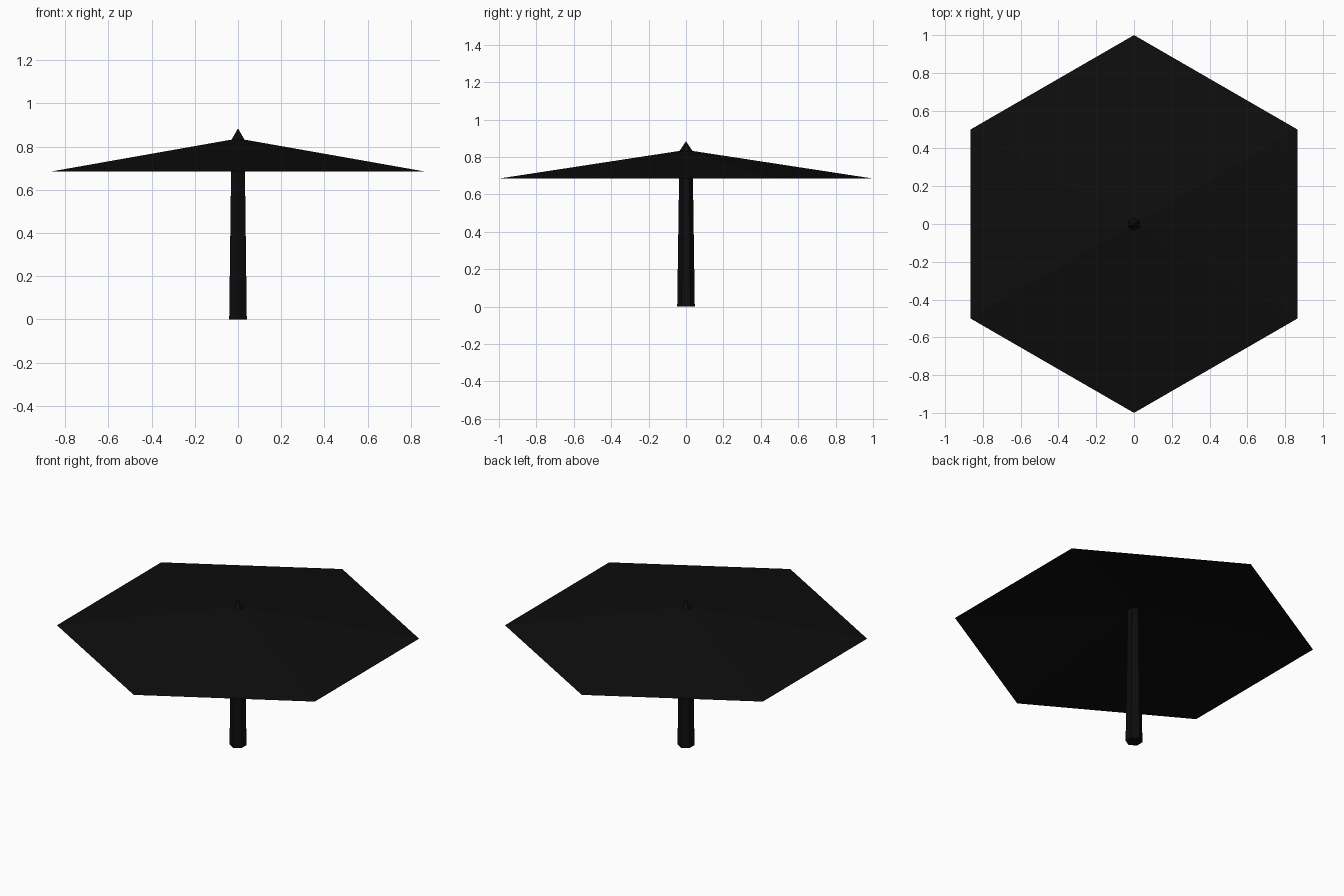
import bpy
import bmesh
from math import sin, cos, pi

if "Cube" in bpy.data.objects:
    bpy.data.objects.remove(bpy.data.objects["Cube"])

SIDES = 6
black = bpy.data.materials.new("near_black")
black.diffuse_color = (0.004, 0.004, 0.004, 1)
black.use_nodes = True
black.node_tree.nodes["Principled BSDF"].inputs["Base Color"].default_value = black.diffuse_color


def hex_lathe(name, profile):
    """Sweep (radius, z) points around z as a six-sided shape; radius 0 makes a tip."""
    bm = bmesh.new()
    rings = []
    for r, z in profile:
        if r == 0:
            rings.append([bm.verts.new((0, 0, z))] * SIDES)
        else:
            angles = [pi / 2 + 2 * pi * i / SIDES for i in range(SIDES)]
            rings.append([bm.verts.new((r * cos(a), r * sin(a), z)) for a in angles])
    for low, high in zip(rings, rings[1:]):
        for i in range(SIDES):
            j = (i + 1) % SIDES
            corners = dict.fromkeys((low[i], low[j], high[j], high[i]))
            bm.faces.new(list(corners))
    mesh = bpy.data.meshes.new(name)
    bm.to_mesh(mesh)
    bm.free()
    mesh.materials.append(black)
    obj = bpy.data.objects.new(name, mesh)
    bpy.context.collection.objects.link(obj)
    return obj


# Canopy: open, thin hexagonal cone
hex_lathe("canopy", [(1.0, 0.685), (0, 0.838)])

# Pole: tapered hexagonal post with a closed foot
hex_lathe("pole", [(0, 0), (0.047, 0), (0.035, 0.832)])

# Finial: small point on top of the pole
hex_lathe("finial", [(0.035, 0.832), (0, 0.885)])
